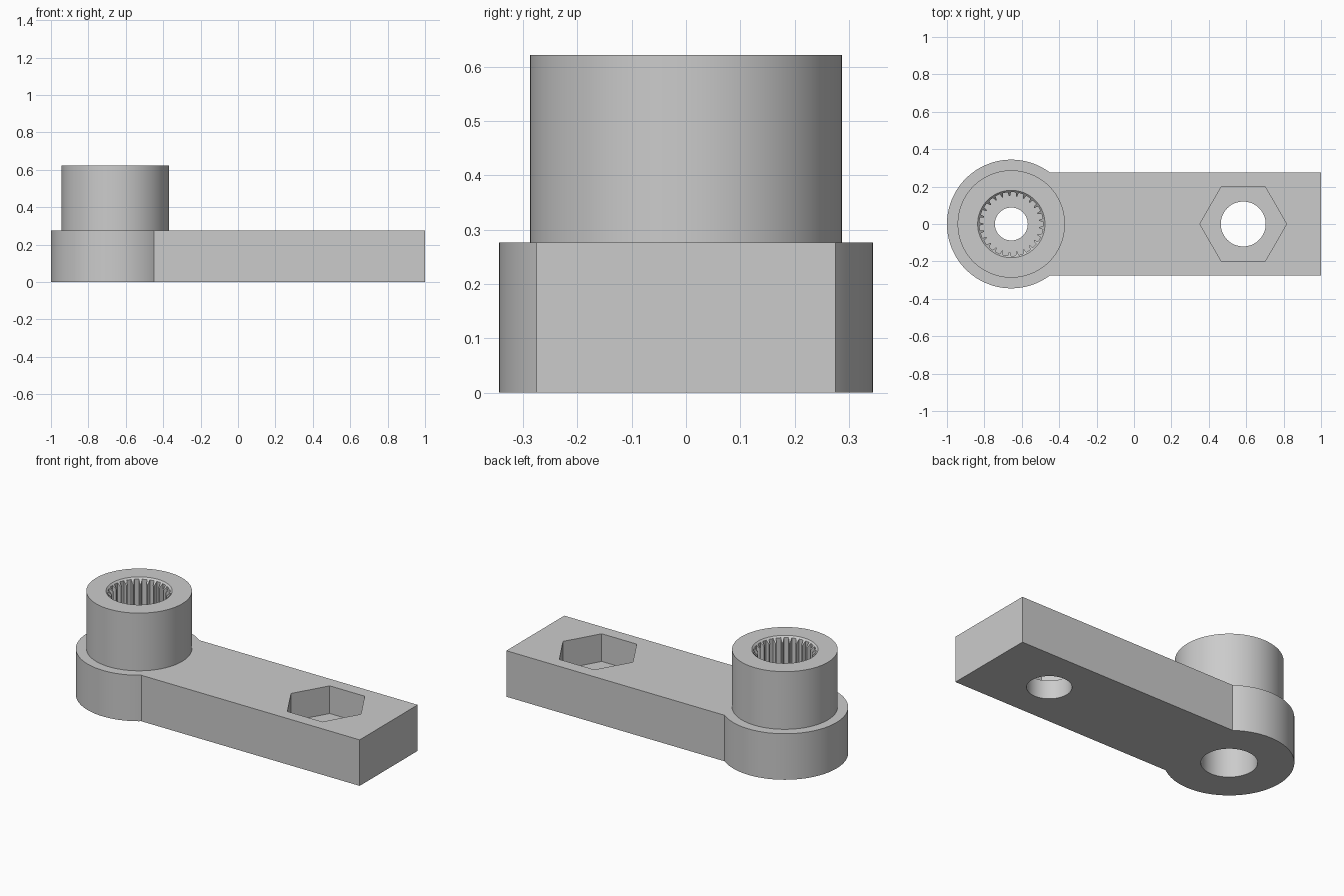
import bpy, bmesh
from math import sin, cos, pi, radians, acos

default = bpy.data.objects.get("Cube")
if default:
    bpy.data.objects.remove(default, do_unlink=True)

HUB_X, NUT_X = -0.656, 0.584
PLATE_TOP, HUB_TOP = 0.276, 0.622
PLATE_R, HALF_W = 0.344, 0.275
SOCKET_FLOOR, NUT_FLOOR = 0.39, 0.11
TEETH = 25
SEG = 96

grey = bpy.data.materials.new("plain grey")
grey.use_nodes = True
grey.diffuse_color = (0.6, 0.6, 0.6, 1)
grey.node_tree.nodes["Principled BSDF"].inputs["Base Color"].default_value = (0.6, 0.6, 0.6, 1)


def arc(r, cx, n=SEG, start=0.0, end=2 * pi, closed=True):
    """Points along an arc; a closed one leaves out the repeated last point."""
    steps = n if closed else n - 1
    return [(cx + r * cos(start + (end - start) * i / steps),
             r * sin(start + (end - start) * i / steps)) for i in range(n)]


def loft(name, low, z0, high, z1):
    """Solid between two outlines with equal point counts."""
    bm = bmesh.new()
    a = [bm.verts.new((x, y, z0)) for x, y in low]
    b = [bm.verts.new((x, y, z1)) for x, y in high]
    bm.faces.new(a[::-1])
    bm.faces.new(b)
    for i in range(len(a)):
        j = (i + 1) % len(a)
        bm.faces.new((a[i], a[j], b[j], b[i]))
    bmesh.ops.recalc_face_normals(bm, faces=bm.faces)
    mesh = bpy.data.meshes.new(name)
    bm.to_mesh(mesh)
    bm.free()
    mesh.materials.append(grey)
    obj = bpy.data.objects.new(name, mesh)
    bpy.context.collection.objects.link(obj)
    return obj


def prism(name, outline, z0, z1):
    return loft(name, outline, z0, outline, z1)


def combine(target, tool, operation):
    mod = target.modifiers.new(operation.lower(), "BOOLEAN")
    mod.operation, mod.solver, mod.object = operation, "EXACT", tool
    bpy.context.view_layer.objects.active = target
    bpy.ops.object.modifier_apply(modifier=mod.name)
    bpy.data.objects.remove(tool, do_unlink=True)


# Flat arm: round end blending into a straight bar
join = acos((PLATE_R ** 2 - HALF_W ** 2) ** 0.5 / PLATE_R)
outline = arc(PLATE_R, HUB_X, SEG, join, 2 * pi - join, closed=False)
outline += [(1, -HALF_W), (1, HALF_W)]
arm = prism("lever_arm", outline, 0, PLATE_TOP)

# Raised hub, overlapping into the arm
combine(arm, prism("hub", arc(0.287, HUB_X), 0.1, HUB_TOP), "UNION")

# Splined socket outline: one trapezoid tooth per step
spline = []
for i in range(TEETH):
    for r, f in ((0.171, -0.30), (0.171, 0.30), (0.15, 0.42), (0.15, 0.58)):
        a = 2 * pi * (i + f) / TEETH
        spline.append((HUB_X + r * cos(a), r * sin(a)))

# Socket, its lead-in chamfer, screw hole, underside bore, nut pocket, bolt hole
cutters = [
    prism("spline_cutter", spline, SOCKET_FLOOR, HUB_TOP + 0.1),
    loft("chamfer_cutter", arc(0.149, HUB_X), HUB_TOP - 0.031,
         arc(0.181, HUB_X), HUB_TOP + 0.001),
    prism("screw_cutter", arc(0.088, HUB_X, 64), 0.2, HUB_TOP),
    prism("bore_cutter", arc(0.15, HUB_X), -0.1, PLATE_TOP),
    prism("nut_cutter", arc(0.232, NUT_X, 6), NUT_FLOOR, PLATE_TOP + 0.1),
    prism("bolt_cutter", arc(0.12, NUT_X, 64), -0.1, PLATE_TOP),
]
for cutter in cutters:
    combine(arm, cutter, "DIFFERENCE")

# Smooth round walls, crisp edges
bpy.ops.object.select_all(action="DESELECT")
arm.select_set(True)
bpy.context.view_layer.objects.active = arm
bpy.ops.object.shade_smooth_by_angle(angle=radians(20))
